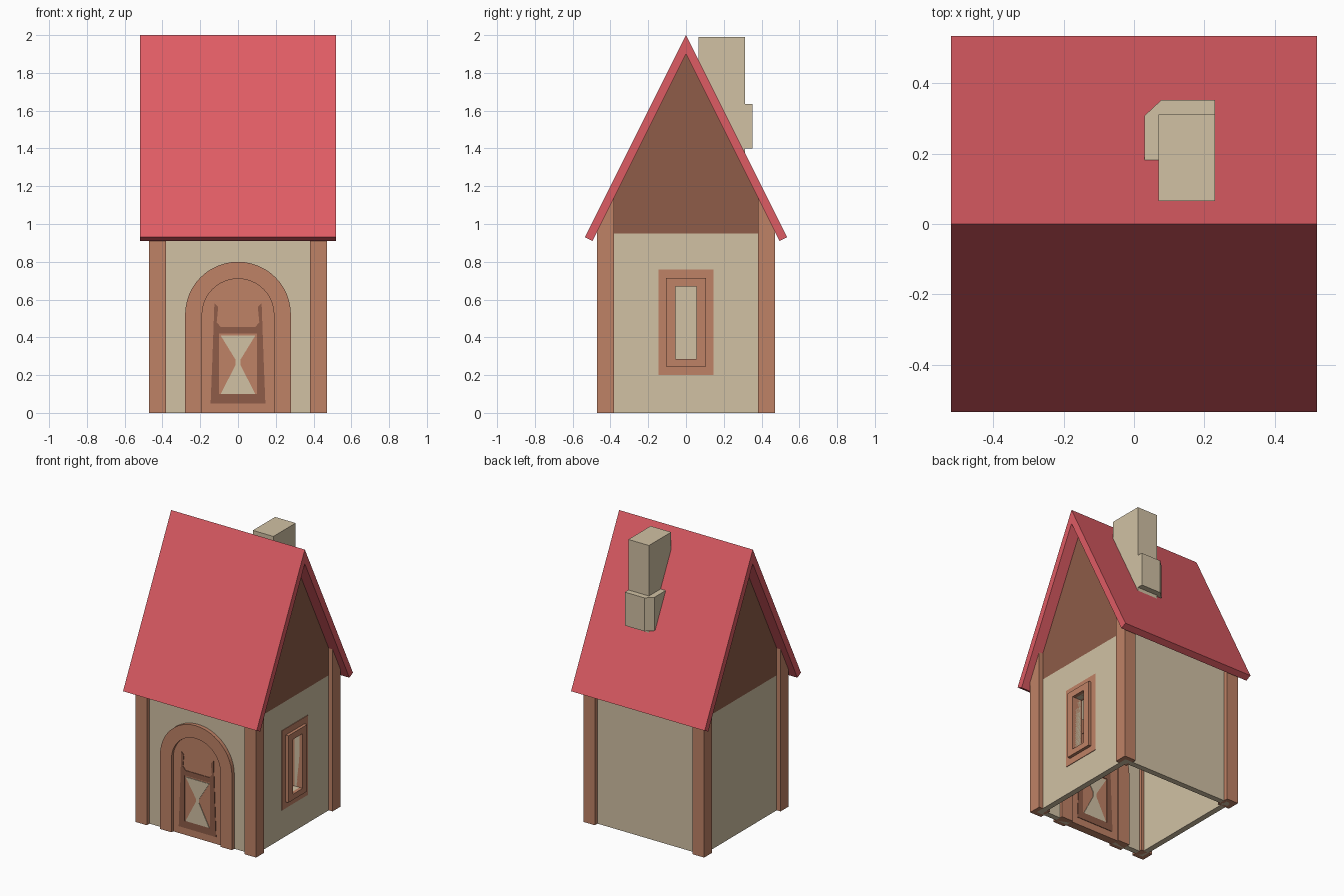
import bpy, bmesh, math
from mathutils import Vector

if "Cube" in bpy.data.objects:
    bpy.data.objects.remove(bpy.data.objects["Cube"])


def material(name, rgb):
    m = bpy.data.materials.new(name)
    lin = [(c / 255 / 12.92) if c < 11 else ((c / 255 + 0.055) / 1.055) ** 2.4 for c in rgb]
    m.diffuse_color = (*lin, 1)
    m.use_nodes = True
    m.node_tree.nodes["Principled BSDF"].inputs["Base Color"].default_value = m.diffuse_color
    return m


PLASTER = material("beige plaster", (209, 193, 164))
WOOD = material("warm wood", (191, 130, 102))
DARK = material("dark wood", (142, 92, 72))
ROOF = material("red roof", (222, 92, 100))


def prism(name, loops, axis, lo, hi, mat, clip=None):
    """Extrude a 2D outline (first loop) with holes (other loops) along an axis.
    clip = (point, normal, clear_outer) trims the part on a plane."""
    put = {"x": lambda u, v, t: (t, u, v),
           "y": lambda u, v, t: (u, t, v),
           "z": lambda u, v, t: (u, v, t)}[axis]
    bm = bmesh.new()
    other, edges = {}, []
    rings = []
    for loop in loops:
        a = [bm.verts.new(put(u, v, lo)) for u, v in loop]
        b = [bm.verts.new(put(u, v, hi)) for u, v in loop]
        other.update(zip(a, b))
        rings.append((a, b))
    if len(loops) == 1:
        caps = [bm.faces.new(rings[0][0])]
    else:
        for a, _ in rings:
            edges += [bm.edges.new((a[i - 1], a[i])) for i in range(len(a))]
        res = bmesh.ops.triangle_fill(bm, edges=edges, use_beauty=True)
        caps = [g for g in res["geom"] if isinstance(g, bmesh.types.BMFace)]
    for f in caps:
        bm.faces.new([other[v] for v in f.verts])
    for a, b in rings:
        for i in range(len(a)):
            bm.faces.new((a[i - 1], a[i], b[i], b[i - 1]))
    if clip:
        point, normal, outer = clip
        res = bmesh.ops.bisect_plane(bm, geom=bm.verts[:] + bm.edges[:] + bm.faces[:],
                                     plane_co=point, plane_no=normal,
                                     clear_outer=outer, clear_inner=not outer)
        cut = [g for g in res["geom_cut"] if isinstance(g, bmesh.types.BMEdge)]
        bmesh.ops.holes_fill(bm, edges=cut)
    bmesh.ops.recalc_face_normals(bm, faces=bm.faces[:])
    me = bpy.data.meshes.new(name)
    bm.to_mesh(me)
    bm.free()
    me.materials.append(mat)
    ob = bpy.data.objects.new(name, me)
    bpy.context.collection.objects.link(ob)
    return ob


def rect(u0, u1, v0, v1):
    return [(u0, v0), (u1, v0), (u1, v1), (u0, v1)]


def arch(r, spring, n=24):
    pts = [(r * math.cos(math.pi * i / n), spring + r * math.sin(math.pi * i / n))
           for i in range(n + 1)]
    return [(r, 0)] + pts + [(-r, 0)]


# Roof: one folded slab
prism("roof", [[(0, 2), (0.535, 0.93), (0.495, 0.91), (0, 1.9),
                (-0.495, 0.91), (-0.535, 0.93)]], "x", -0.52, 0.52, ROOF)

# Front and back walls, tops sloped into the roof
for s, label in ((-1, "front"), (1, "back")):
    prism(label + "_wall", [[(s * 0.40, 0), (s * 0.44, 0), (s * 0.44, 1.035), (s * 0.40, 1.115)]],
          "x", -0.44, 0.44, PLASTER)

# Side walls with wooden gables; only the right one has a window
opening = rect(-0.055, 0.055, 0.285, 0.67)
for s, label in ((-1, "left"), (1, "right")):
    lo, hi = sorted((s * 0.40, s * 0.44))
    loops = [rect(-0.44, 0.44, 0, 0.95)] + ([opening] if s > 0 else [])
    prism(label + "_wall", loops, "x", lo, hi, PLASTER)
    prism(label + "_gable", [[(-0.44, 0.95), (0.44, 0.95), (0.44, 1.035), (0, 1.915),
                              (-0.44, 1.035)]], "x", lo, hi, DARK)

# Corner posts trimmed under the roof
for sx in (-1, 1):
    for sy in (-1, 1):
        x0, x1 = sorted((sx * 0.38, sx * 0.47))
        y0, y1 = sorted((sy * 0.38, sy * 0.47))
        prism("corner_post", [rect(x0, x1, y0, y1)], "z", 0, 1.3, WOOD,
              clip=(Vector((0, 0, 1.92)), Vector((0, 2 * sy, 1)), True))

# Window: flat painted surround and raised frame
prism("window_surround", [rect(-0.145, 0.145, 0.2, 0.76), opening], "x", 0.438, 0.444, WOOD)
prism("window_frame", [rect(-0.105, 0.105, 0.245, 0.715), opening], "x", 0.385, 0.465, WOOD)

# Door: arched frame, panel and painted decoration on both faces
frame = arch(0.28, 0.52) + arch(0.19, 0.52)[::-1]
prism("door_frame", [frame], "y", -0.467, -0.38, WOOD)
prism("door_panel", [arch(0.19, 0.52)], "y", -0.448, -0.39, WOOD)
half = [(0.145, 0.05), (0.135, 0.3), (0.125, 0.58), (0.105, 0.56), (0.113, 0.48), (0.092, 0.455)]
trim = half + [(-x, z) for x, z in half[::-1]]
glass = [(0.092, 0.41), (0.012, 0.28), (0.012, 0.255), (0.092, 0.1)]
glass = glass + [(-x, z) for x, z in glass[::-1]]
for label, y in (("outer", -0.452), ("inner", -0.391)):
    prism(label + "_door_trim", [trim, rect(-0.1, 0.1, 0.1, 0.42)], "y", y, y + 0.005, DARK)
    prism(label + "_door_inlay", [glass], "y", y, y + 0.005, PLASTER)

# Chimney: stack and chamfered shoulder block, both trimmed inside the roof slab
roof_cut = (Vector((0, 0, 1.95)), Vector((0, 2, 1)), False)
prism("chimney_stack", [rect(0.07, 0.23, 0.065, 0.312)], "z", 1.2, 1.99, PLASTER, clip=roof_cut)
prism("chimney_shoulder", [[(0.03, 0.14), (0.23, 0.14), (0.23, 0.352), (0.077, 0.352),
                            (0.03, 0.308)]], "z", 1.4, 1.635, PLASTER, clip=roof_cut)
